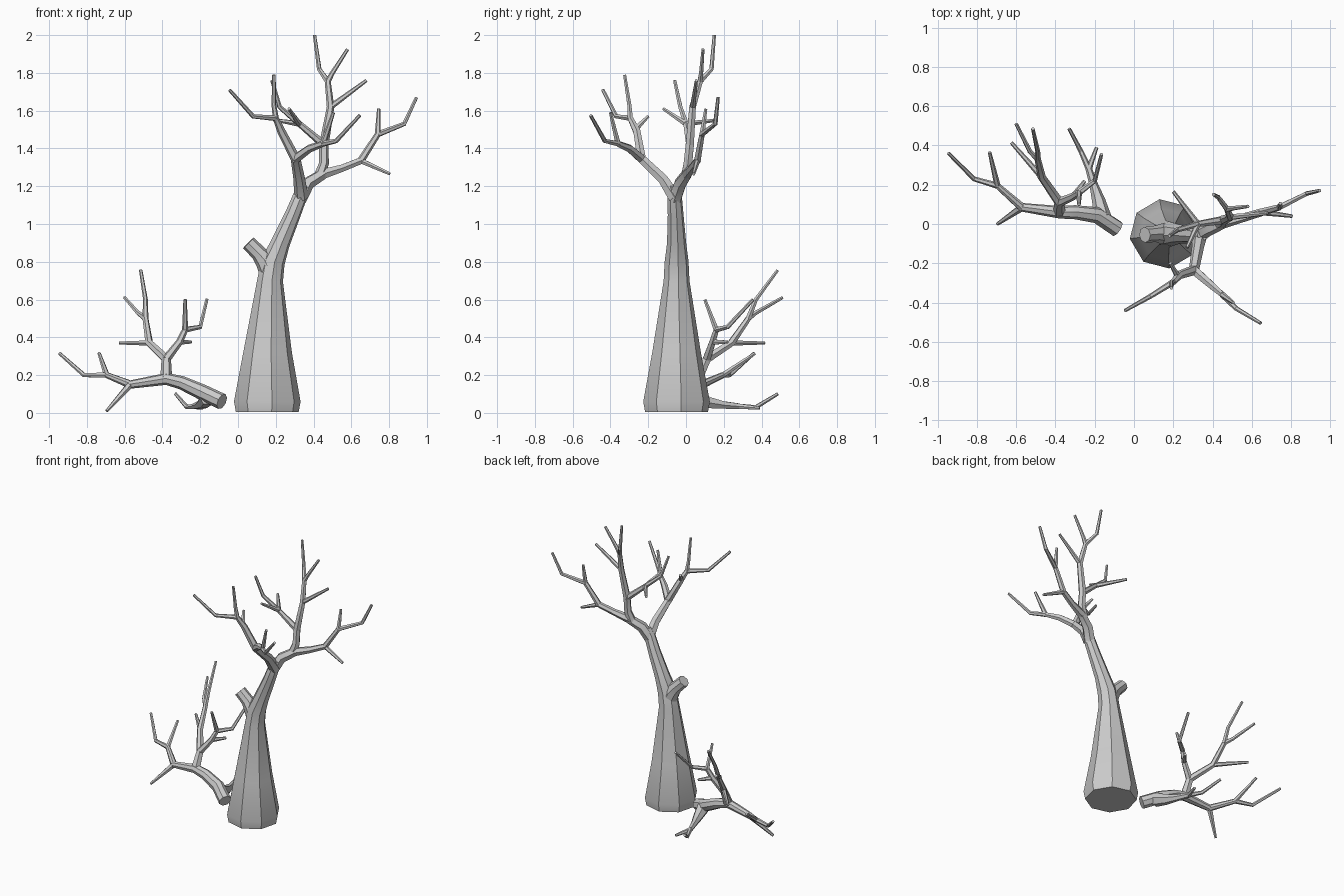
import bpy
import bmesh
import math
from mathutils import Vector

# Remove the default cube only
default_cube = bpy.data.objects.get("Cube")
if default_cube:
    bpy.data.objects.remove(default_cube, do_unlink=True)

# Single bark material
bark = bpy.data.materials.new("grey bark")
bark.use_nodes = True
bark_colour = (0.6, 0.6, 0.6, 1.0)
bark.diffuse_color = bark_colour
bark.node_tree.nodes["Principled BSDF"].inputs["Base Color"].default_value = bark_colour


def add_tube(mesh, path, sides, twist=0.0):
    """Sweep a tapering polygon along a path of (x, y, z, radius) points."""
    points = [Vector(point[:3]) for point in path]
    radii = [point[3] for point in path]
    side_axis = None
    rings = []
    for index, centre in enumerate(points):
        before = points[max(index - 1, 0)]
        after = points[min(index + 1, len(points) - 1)]
        incoming = (centre - before).normalized()
        outgoing = (after - centre).normalized()
        tangent = (incoming + outgoing).normalized()
        if side_axis is None:
            side_axis = Vector((1, 0, 0))
            if abs(tangent.x) > 0.9:
                side_axis = Vector((0, 1, 0))
        # Carry the previous frame along so that the tube does not twist
        side_axis = (side_axis - tangent * side_axis.dot(tangent)).normalized()
        other_axis = tangent.cross(side_axis)
        ring = []
        for corner in range(sides):
            angle = math.tau * corner / sides + twist
            offset = side_axis * math.cos(angle) + other_axis * math.sin(angle)
            ring.append(mesh.verts.new(centre + offset * radii[index]))
        rings.append(ring)
    for lower, upper in zip(rings, rings[1:]):
        for corner in range(sides):
            following = (corner + 1) % sides
            mesh.faces.new((lower[corner], lower[following], upper[following], upper[corner]))
    mesh.faces.new(list(reversed(rings[0])))
    mesh.faces.new(rings[-1])


def build_part(name, paths, sides=6, twist=0.0):
    """Make one object from one or more swept paths."""
    mesh = bmesh.new()
    for path in paths:
        add_tube(mesh, path, sides, twist)
    bmesh.ops.recalc_face_normals(mesh, faces=mesh.faces)
    data = bpy.data.meshes.new(name)
    mesh.to_mesh(data)
    mesh.free()
    data.materials.append(bark)
    part = bpy.data.objects.new(name, data)
    bpy.context.collection.objects.link(part)
    bpy.ops.object.select_all(action="DESELECT")
    part.select_set(True)
    bpy.context.view_layer.objects.active = part
    bpy.ops.object.shade_smooth_by_angle(angle=math.radians(30))
    return part


# Radii shared by the thin wood
LIMB, BOUGH, TWIG, TIP = 0.032, 0.022, 0.016, 0.009


def twig(*points, start=TWIG):
    """Give a list of points a radius that tapers evenly to the tip."""
    last = len(points) - 1
    return [(*point, start + (TIP - start) * i / last) for i, point in enumerate(points)]


# Standing trunk with its flared foot and the broken stub
build_part("trunk", [[
    (0.155, -0.05, 0.005, 0.168), (0.155, -0.05, 0.06, 0.178),
    (0.157, -0.05, 0.32, 0.13), (0.17, -0.05, 0.7, 0.069),
    (0.185, -0.05, 0.8, 0.064), (0.225, -0.05, 0.9, 0.051),
    (0.29, -0.055, 1.05, 0.042), (0.33, -0.06, 1.15, 0.038),
    (0.35, -0.055, 1.2, 0.03)]], sides=8, twist=math.radians(8))
build_part("broken_stub", [[
    (0.18, -0.05, 0.73, 0.062), (0.14, -0.05, 0.81, 0.052),
    (0.11, -0.05, 0.845, 0.042), (0.055, -0.055, 0.9, 0.04)]], sides=8)

# Front limb and its two boughs
front_fork = (0.305, -0.235, 1.345)
inner_fork = (0.2, -0.295, 1.56)
outer_fork = (0.45, -0.36, 1.425)
build_part("front_limb", [
    [(0.335, -0.06, 1.14, 0.038), (0.325, -0.12, 1.235, 0.031), (*front_fork, 0.026)],
    [(*front_fork, 0.026), (0.23, -0.26, 1.49, BOUGH), (*inner_fork, TWIG)],
    [(*front_fork, 0.026), (0.38, -0.3, 1.4, BOUGH), (*outer_fork, TWIG)]])
build_part("front_twigs", [
    twig(inner_fork, (0.08, -0.37, 1.57), (-0.045, -0.44, 1.71)),
    twig(inner_fork, (0.19, -0.3, 1.63), (0.19, -0.325, 1.79)),
    twig((0.22, -0.26, 1.51), (0.185, -0.2, 1.57)),
    twig(outer_fork, (0.52, -0.43, 1.44), (0.645, -0.505, 1.575)),
    twig(outer_fork, (0.505, -0.4, 1.59))])

# Left limb reaching out sideways
crown_fork = (0.45, 0.005, 1.265)
left_fork = (0.65, 0.06, 1.335)
left_high = (0.74, 0.085, 1.475)
build_part("left_limb", [
    [(0.325, -0.06, 1.13, 0.038), (0.37, -0.03, 1.215, 0.036), (*crown_fork, 0.03)],
    [(*crown_fork, 0.03), (0.55, 0.03, 1.295, BOUGH), (*left_fork, 0.02)],
    [(*left_fork, 0.02), (*left_high, TWIG)]])
build_part("left_twigs", [
    twig(left_fork, (0.805, 0.04, 1.265)),
    twig(left_high, (0.745, 0.105, 1.61)),
    twig(left_high, (0.88, 0.155, 1.53), (0.945, 0.17, 1.67))])

# Upright limb that forms the top of the crown
upright_fork = (0.455, 0.02, 1.42)
upper_fork = (0.49, 0.035, 1.62)
top_fork = (0.475, 0.075, 1.755)
back_fork = (0.325, 0.0, 1.53)
build_part("upright_limb", [
    [(0.43, 0.0, 1.25, 0.03), (0.455, 0.01, 1.32, 0.026), (*upright_fork, 0.025)],
    [(*upright_fork, 0.025), (*upper_fork, 0.02), (*top_fork, TWIG)],
    [(*upright_fork, BOUGH), (*back_fork, TWIG)]])
build_part("upright_twigs", [
    twig(upper_fork, (0.68, 0.055, 1.76)),
    twig(top_fork, (0.43, 0.135, 1.82), (0.405, 0.15, 2.0)),
    twig(top_fork, (0.5, 0.08, 1.8), (0.58, 0.09, 1.925)),
    twig(back_fork, (0.27, -0.12, 1.61)),
    twig(back_fork, (0.22, -0.03, 1.62), (0.18, -0.06, 1.76)),
    twig(back_fork, (0.2, 0.165, 1.55))])

# Fallen bough lying beside the trunk
fallen_middle = (-0.38, 0.06, 0.18)
fallen_end = (-0.57, 0.085, 0.15)
fallen_side = (-0.695, 0.195, 0.2)
build_part("fallen_bough", [
    [(-0.085, -0.025, 0.06, 0.043), (-0.19, 0.045, 0.11, 0.042),
     (-0.3, 0.06, 0.16, 0.036), (*fallen_middle, 0.032), (*fallen_end, BOUGH)],
    [(*fallen_end, BOUGH), (*fallen_side, TWIG)]], sides=8)
build_part("fallen_end_twigs", [
    twig(fallen_end, (-0.695, 0.0, 0.01), start=0.02),
    twig(fallen_side, (-0.735, 0.365, 0.315)),
    twig(fallen_side, (-0.815, 0.23, 0.2), (-0.945, 0.36, 0.315))])

# Shoot rising from the middle of the fallen bough
shoot_fork = (-0.38, 0.11, 0.285)
shoot_right = (-0.47, 0.24, 0.37)
shoot_high = (-0.49, 0.33, 0.5)
shoot_left = (-0.31, 0.14, 0.375)
shoot_tip = (-0.28, 0.16, 0.44)
build_part("fallen_shoot", [
    [(*fallen_middle, LIMB), (*shoot_fork, 0.025)],
    [(*shoot_fork, 0.025), (*shoot_right, 0.021), (*shoot_high, TWIG)],
    [(*shoot_fork, 0.024), (*shoot_left, 0.019), (*shoot_tip, TWIG)]])
build_part("fallen_shoot_twigs", [
    twig(shoot_right, (-0.625, 0.415, 0.37)),
    twig(shoot_high, (-0.53, 0.37, 0.53), (-0.6, 0.51, 0.61)),
    twig(shoot_high, (-0.49, 0.37, 0.6), (-0.515, 0.485, 0.755)),
    twig(shoot_left, (-0.25, 0.22, 0.375)),
    twig(shoot_tip, (-0.28, 0.1, 0.6)),
    twig(shoot_tip, (-0.2, 0.22, 0.455), (-0.165, 0.355, 0.6))])

# Low branch lying along the ground behind the fallen bough
ground_fork = (-0.23, 0.28, 0.035)
build_part("ground_branch", [
    [(-0.16, 0.03, 0.085, 0.047), (-0.18, 0.12, 0.055, 0.034),
     (-0.205, 0.2, 0.042, BOUGH), (*ground_fork, 0.017)],
    twig(ground_fork, (-0.27, 0.37, 0.03), (-0.33, 0.485, 0.1)),
    twig(ground_fork, (-0.19, 0.39, 0.025))])
